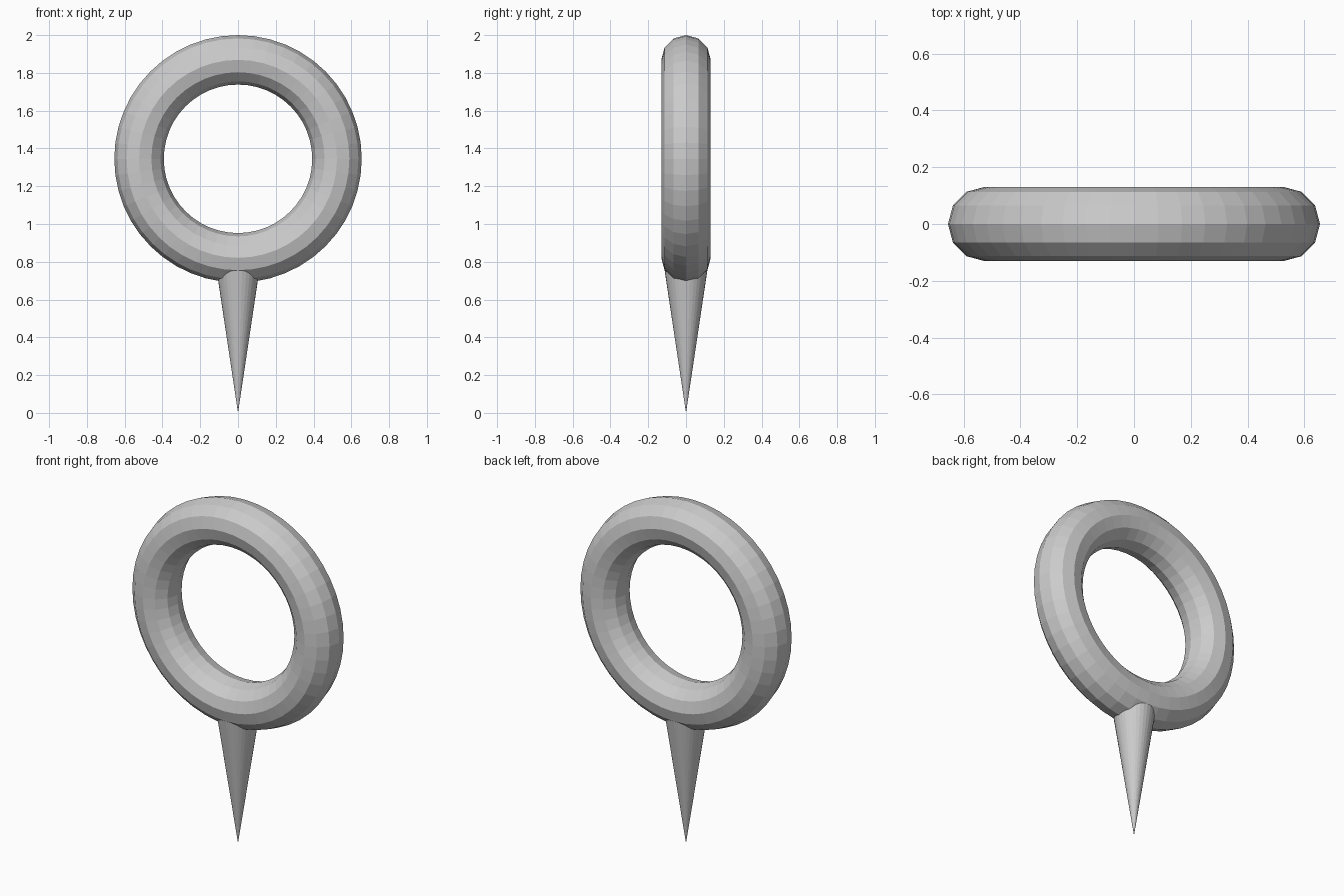
import bpy
import math

cube = bpy.data.objects.get("Cube")
if cube:
    bpy.data.objects.remove(cube, do_unlink=True)

# Single grey material
grey = bpy.data.materials.new("plain_grey")
grey.use_nodes = True
colour = (0.6, 0.6, 0.6, 1.0)
grey.diffuse_color = colour
grey.node_tree.nodes["Principled BSDF"].inputs["Base Color"].default_value = colour


def finish(name):
    obj = bpy.context.object
    obj.name = name
    obj.data.materials.append(grey)
    return obj


MAJOR, MINOR = 0.524, 0.131
SPIKE_TOP, SPIKE_RADIUS = 0.78, 0.117

# Upright faceted ring
bpy.ops.mesh.primitive_torus_add(
    major_segments=48, minor_segments=12, major_radius=MAJOR, minor_radius=MINOR,
    location=(0, 0, 2 - MAJOR - MINOR), rotation=(math.pi / 2, 0, 0))
finish("ring")

# Spike pointing down, its base sunk into the ring
bpy.ops.mesh.primitive_cone_add(
    vertices=32, radius1=SPIKE_RADIUS, radius2=0, depth=SPIKE_TOP,
    location=(0, 0, SPIKE_TOP / 2), rotation=(math.pi, 0, 0))
finish("spike")
